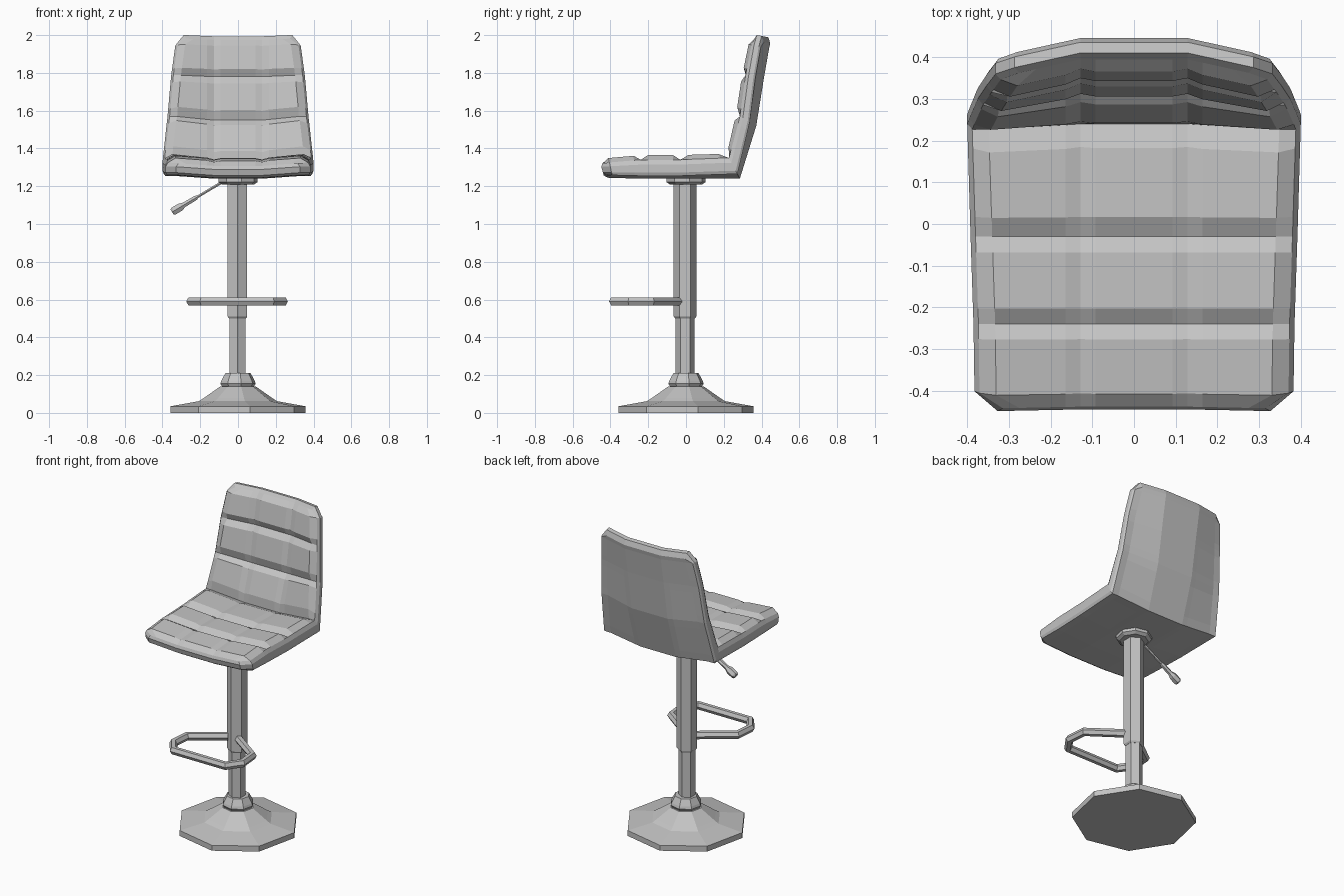
import bpy, bmesh, math
from mathutils import Vector, Matrix

cube = bpy.data.objects.get("Cube")
if cube:
    bpy.data.objects.remove(cube, do_unlink=True)

grey = bpy.data.materials.new("light_grey")
grey.use_nodes = True
grey.diffuse_color = (0.55, 0.55, 0.55, 1)
grey.node_tree.nodes["Principled BSDF"].inputs["Base Color"].default_value = (0.55, 0.55, 0.55, 1)


def add_mesh(name, bm):
    bmesh.ops.recalc_face_normals(bm, faces=bm.faces)
    mesh = bpy.data.meshes.new(name)
    bm.to_mesh(mesh)
    bm.free()
    mesh.materials.append(grey)
    obj = bpy.data.objects.new(name, mesh)
    bpy.context.collection.objects.link(obj)
    return obj


def lathe(name, profile, sides, turn=0, start=(0, 0, 0), axis=(0, 0, 1)):
    """Closed faceted solid from (radius, height) pairs, aligned to an axis."""
    bm = bmesh.new()
    rings = []
    for r, h in profile:
        angles = [math.radians(turn) + math.tau * i / sides for i in range(sides)]
        rings.append([bm.verts.new((r * math.cos(a), r * math.sin(a), h)) for a in angles])
    for low, high in zip(rings, rings[1:]):
        for i in range(sides):
            j = (i + 1) % sides
            bm.faces.new((low[i], low[j], high[j], high[i]))
    bm.faces.new(rings[0])
    bm.faces.new(rings[-1])
    if axis != (0, 0, 1):
        bm.transform(Vector(axis).to_track_quat('Z', 'Y').to_matrix().to_4x4())
    bm.transform(Matrix.Translation(start))
    return add_mesh(name, bm)


# Seat stations: inner y, inner z, outer y, outer z, half width, side wrap
STATIONS = [
    (-.438, 1.308, -.42, 1.245, .37, .015),
    (-.24, 1.325, -.24, 1.24, .373, .015),
    (-.03, 1.325, -.03, 1.24, .38, .015),
    (.24, 1.325, .285, 1.24, .388, .028),
    (.32, 1.55, .372, 1.52, .362, .04),
    (.36, 1.78, .412, 1.77, .342, .045),
    (.395, 1.975, .446, 1.965, .315, .045),
]
GROOVE, INSET, PUFF = .128, .036, .024


def build_seat():
    # Rows: every groove plus an inset line on each side of it
    rows = []
    for a, b in zip(STATIONS, STATIONS[1:]):
        for t in (0, .18, .82):
            rows.append(([p + (q - p) * t for p, q in zip(a, b)], t > 0))
    rows.append((list(STATIONS[-1]), False))
    last = len(rows) - 1
    rows[0][0][4] -= .055
    rows[last][0][4] -= .04

    def columns(hw):
        half = [(GROOVE - INSET, 1), (GROOVE, .7), (GROOVE + INSET, 1), (hw - .04, 1), (hw, 0)]
        return [(-x, k) for x, k in reversed(half)] + half

    def point(r, c, depth, outset=0, puff=0):
        (yi, zi, yo, zo, hw, wrap), raised = rows[r]
        x, k = columns(hw)[c]
        if c in (0, 9):
            x += math.copysign(outset, x)
        inner, outer = Vector((0, yi, zi)), Vector((0, yo, zo))
        up = (inner - outer).normalized()
        p = inner.lerp(outer, depth)
        p += up * wrap * min(1, max(0, abs(x) - GROOVE) / .2)
        p += up * puff * k * raised
        if r == 0:
            p.y -= outset
        if r == last:
            p.z += outset * 1.8
        p.x = x
        return p

    bm = bmesh.new()

    def sheet(depth, outset, puff):
        grid = [[bm.verts.new(point(r, c, depth, outset, puff)) for c in range(10)]
                for r in range(last + 1)]
        for r in range(last):
            for c in range(9):
                bm.faces.new((grid[r][c], grid[r][c + 1], grid[r + 1][c + 1], grid[r + 1][c]))
        return grid

    border = ([(0, c) for c in range(9)] + [(r, 9) for r in range(last)]
              + [(last, c) for c in range(9, 0, -1)] + [(r, 0) for r in range(last, 0, -1)])
    pads = sheet(0, 0, PUFF)
    shell = sheet(1, -.005, 0)

    # Rim: two rings between the padded face and the outer shell
    loops = [[pads[r][c] for r, c in border]]
    for depth, outset in ((.3, .012), (.8, .012)):
        loops.append([bm.verts.new(point(r, c, depth, outset)) for r, c in border])
    loops.append([shell[r][c] for r, c in border])
    n = len(border)
    for a, b in zip(loops, loops[1:]):
        for i in range(n):
            j = (i + 1) % n
            bm.faces.new((a[i], a[j], b[j], b[i]))
    add_mesh("padded_seat", bm)


build_seat()

# Pedestal
lathe("base", [(.363, 0), (.363, .035), (.21, .062), (.185, .078), (.095, .14)], 8, 10)
lathe("base_collar", [(.08, .13), (.095, .155), (.09, .17), (.068, .21)], 8, 10)
lathe("lower_column", [(.05, .2), (.05, .52)], 6, 30, (-.003, -.005, 0))
lathe("upper_column", [(.052, .5), (.06, .51), (.06, 1.215)], 6, 30, (-.003, -.005, 0))
lathe("seat_mount", [(.085, 1.208), (.105, 1.222), (.105, 1.26)], 8, 10)

# Height lever
lever_dir = (-.26, 0, -.155)
lathe("lever_rod", [(.008, 0), (.008, .19)], 6, 0, (-.07, -.01, 1.23), lever_dir)
lathe("lever_grip", [(.01, .17), (.014, .18), (.015, .25), (.024, .275), (.024, .315), (.018, .325)],
      6, 0, (-.07, -.01, 1.23), lever_dir)

# Footrest loop
side = [(.04, -.04), (.235, -.18), (.245, -.3), (.185, -.385)]
path = side + [(-x, y) for x, y in reversed(side)]
curve = bpy.data.curves.new("footrest", 'CURVE')
curve.dimensions = '3D'
curve.bevel_depth = .025
curve.bevel_resolution = 1
curve.use_fill_caps = True
spline = curve.splines.new('POLY')
spline.points.add(len(path) - 1)
for p, (x, y) in zip(spline.points, path):
    p.co = (x - .005, y, .59, 1)
spline.use_smooth = False
curve.materials.append(grey)
footrest = bpy.data.objects.new("footrest", curve)
bpy.context.collection.objects.link(footrest)
bpy.ops.object.select_all(action='DESELECT')
footrest.select_set(True)
bpy.context.view_layer.objects.active = footrest
bpy.ops.object.convert(target='MESH')
